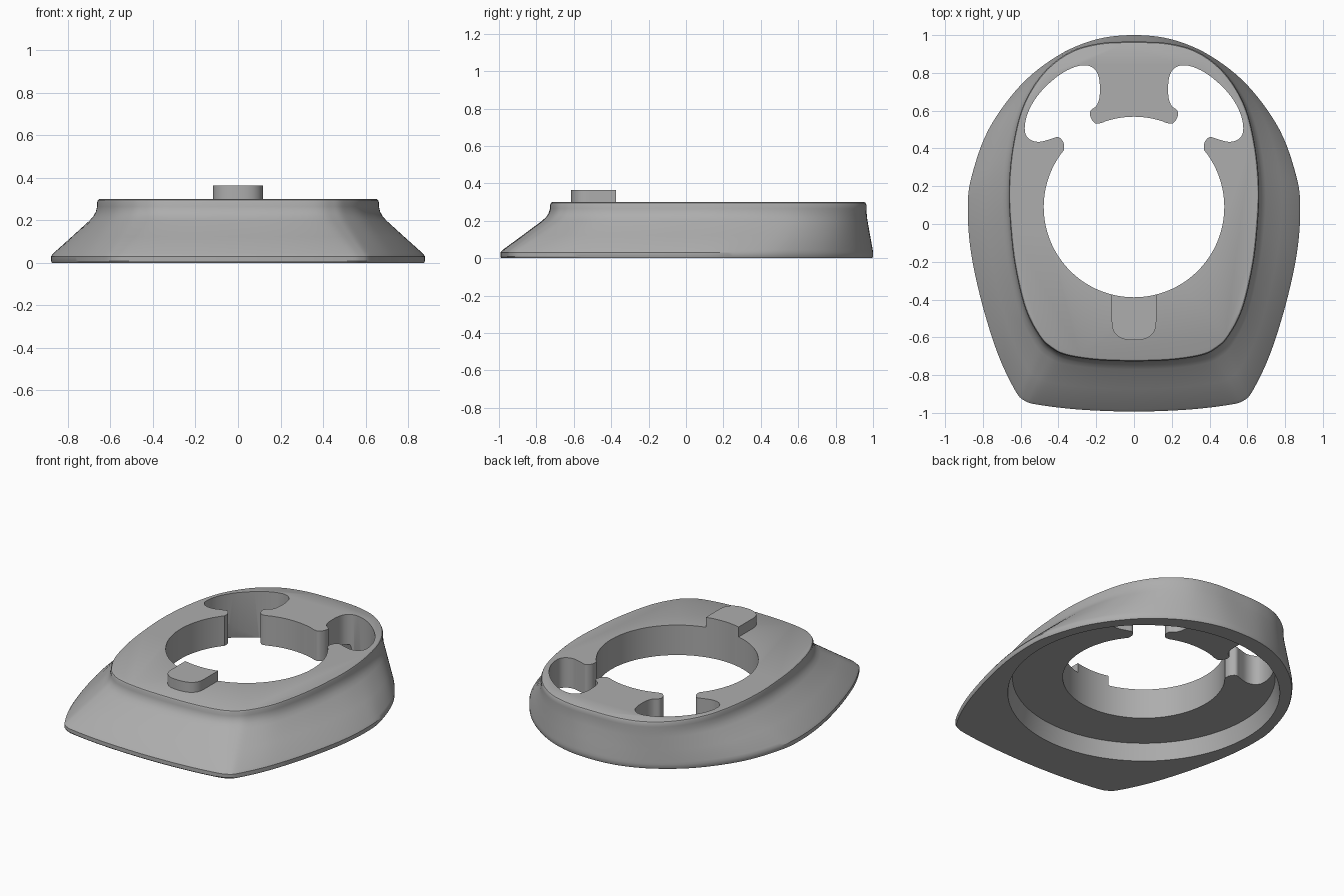
import bpy, bmesh, math
from mathutils import Vector

if "Cube" in bpy.data.objects:
    bpy.data.objects.remove(bpy.data.objects["Cube"])

grey = bpy.data.materials.new("plain grey")
grey.use_nodes = True
grey.diffuse_color = (0.42, 0.42, 0.42, 1)
grey.node_tree.nodes["Principled BSDF"].inputs["Base Color"].default_value = grey.diffuse_color

CENTRE_Y, HOLE_R = 0.09, 0.478


def spline(points, steps):
    """Open Catmull-Rom curve through the points."""
    p = [Vector(q) for q in points]
    p = [2 * p[0] - p[1]] + p + [2 * p[-1] - p[-2]]
    out = []
    for a, b, c, d in zip(p, p[1:], p[2:], p[3:]):
        for i in range(steps):
            t = i / steps
            out.append(0.5 * (2 * b + (c - a) * t + (2 * a - 5 * b + 4 * c - d) * t ** 2
                              + (3 * b - a - 3 * c + d) * t ** 3))
    return out + [p[-2]]


def closed_outline(half, steps=6):
    """Smooth outline from its +x half, mirrored with level ends."""
    mirror = lambda q: (-q[0], q[1])
    full = [mirror(half[1])] + half + [mirror(half[-2])]
    right = spline(full, steps)[steps:-steps]
    return right + [Vector((-q.x, q.y)) for q in right[-2:0:-1]]


def arc(radius, start, end, count):
    angles = [math.radians(start + (end - start) * i / count) for i in range(count + 1)]
    return [Vector((radius * math.cos(a), CENTRE_Y + radius * math.sin(a))) for a in angles]


def loft(name, rings):
    """Capped solid through rings given as (outline, height)."""
    bm = bmesh.new()
    loops = [[bm.verts.new((q.x, q.y, z)) for q in outline] for outline, z in rings]
    for low, high in zip(loops, loops[1:]):
        for i in range(len(low)):
            bm.faces.new((low[i - 1], low[i], high[i], high[i - 1]))
    bm.faces.new(loops[0])
    bm.faces.new(loops[-1])
    bmesh.ops.recalc_face_normals(bm, faces=bm.faces)
    mesh = bpy.data.meshes.new(name)
    bm.to_mesh(mesh)
    bm.free()
    mesh.materials.append(grey)
    obj = bpy.data.objects.new(name, mesh)
    bpy.context.collection.objects.link(obj)
    return obj


def activate(obj):
    bpy.ops.object.select_all(action="DESELECT")
    obj.select_set(True)
    bpy.context.view_layer.objects.active = obj


def cut(target, cutter):
    mod = target.modifiers.new("cut", "BOOLEAN")
    mod.operation, mod.solver, mod.object = "DIFFERENCE", "EXACT", cutter
    activate(target)
    bpy.ops.object.modifier_apply(modifier=mod.name)
    bpy.data.objects.remove(cutter)


# Flared body: wide foot outline blended into the narrower top outline
foot = closed_outline([(0, 1), (.2, .977), (.4, .893), (.6, .735), (.77, .5), (.86, .25), (.88, .08),
                       (.863, -.15), (.805, -.42), (.72, -.69), (.63, -.88), (.58, -.935),
                       (.5, -.958), (.28, -.983), (0, -.993)])
rim = closed_outline([(0, .965), (.18, .957), (.34, .91), (.48, .8), (.585, .63), (.64, .42), (.662, .2),
                      (.655, 0), (.63, -.22), (.575, -.45), (.5, -.595), (.44, -.655),
                      (.36, -.695), (.2, -.72), (0, -.727)])


def section(blend, scale=1):
    mid = Vector((0, CENTRE_Y))
    return [mid + (a.lerp(b, blend) - mid) * scale for a, b in zip(foot, rim)]


body = loft("body", [(section(0, .995), 0), (section(0), .008), (section(0), .03), (section(.05), .045),
                     (section(.45), .123), (section(.84), .2), (section(.92), .22), (section(.97), .24),
                     (section(1), .265), (section(1), .285), (section(1, .994), .296),
                     (section(1, .985), .3)])

# Round recess under the body
cut(body, loft("recess_cutter", [(arc(.81, 0, 357, 119), -.03), (arc(.775, 0, 357, 119), .105)]))

# Central opening with a pocket on each side at the back
pocket = spline([(.371, .391), (.373, .43), (.4, .46), (.44, .45), (.5, .435), (.55, .447), (.578, .49),
                 (.565, .58), (.51, .68), (.42, .77), (.33, .825), (.25, .84), (.2, .81), (.182, .75),
                 (.183, .67), (.2, .625), (.23, .6), (.23, .565), (.205, .533), (.171, .535)], 4)
right = arc(HOLE_R, -90, 39, 44)[:-1] + pocket + arc(HOLE_R, 69, 90, 8)[1:]
opening = right + [Vector((-q.x, q.y)) for q in right[-2:0:-1]]
cut(body, loft("opening_cutter", [(opening, -.1), (opening, .5)]))

# Raised locating tab with a rounded front and a hollow back following the opening
side = math.degrees(math.asin(.118 / HOLE_R))
front = [Vector((.118 * math.copysign(abs(math.cos(a)) ** .8, math.cos(a)),
                 -.515 - .1 * math.sin(a) ** .8))
         for a in (math.pi * i / 24 for i in range(24))] + [Vector((-.118, -.515))]
tab_outline = arc(HOLE_R, -90 - side, -90 + side, 12) + front
tab = loft("locating_tab", [(tab_outline, .28), (tab_outline, .365)])

for part in (body, tab):
    activate(part)
    bpy.ops.object.shade_smooth_by_angle(angle=math.radians(30))
